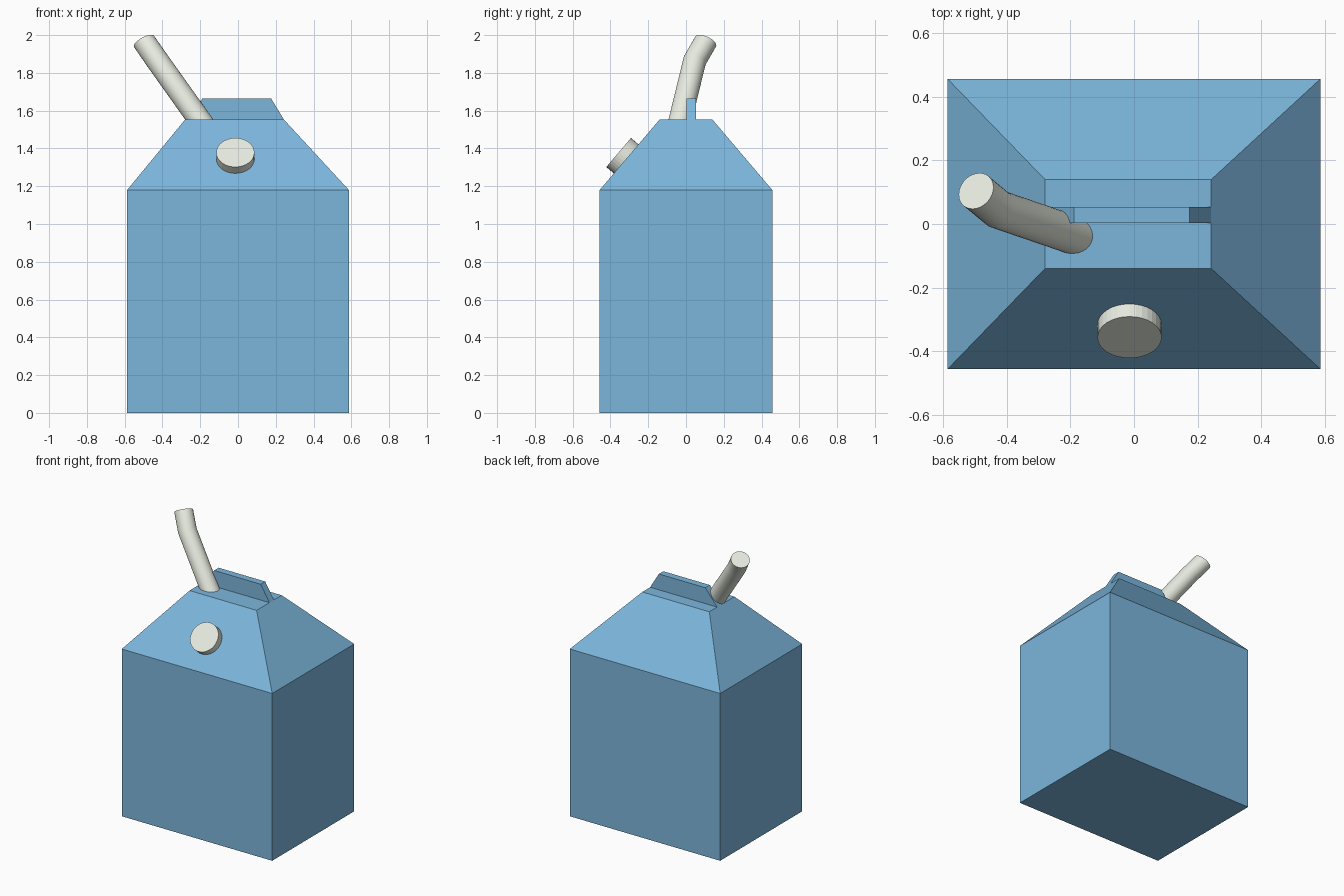
import bpy, bmesh, math
from mathutils import Vector

if "Cube" in bpy.data.objects:
    bpy.data.objects.remove(bpy.data.objects["Cube"])


def material(name, color):
    m = bpy.data.materials.new(name)
    m.diffuse_color = color
    m.use_nodes = True
    m.node_tree.nodes["Principled BSDF"].inputs["Base Color"].default_value = m.diffuse_color
    return m


blue = material("carton_blue", (0.20, 0.47, 0.72, 1))
cream = material("cream", (0.80, 0.83, 0.74, 1))


def loft(name, rings, mat):
    """Skin a stack of equal-length point rings and close both ends."""
    bm = bmesh.new()
    loops = [[bm.verts.new(p) for p in ring] for ring in rings]
    n = len(loops[0])
    for a, b in zip(loops, loops[1:]):
        for i in range(n):
            j = (i + 1) % n
            bm.faces.new((a[i], a[j], b[j], b[i]))
    bm.faces.new(loops[0][::-1])
    bm.faces.new(loops[-1])
    bmesh.ops.recalc_face_normals(bm, faces=bm.faces)
    mesh = bpy.data.meshes.new(name)
    bm.to_mesh(mesh)
    bm.free()
    mesh.materials.append(mat)
    ob = bpy.data.objects.new(name, mesh)
    bpy.context.collection.objects.link(ob)
    return ob


def rect(x0, x1, y0, y1, z):
    return [(x0, y0, z), (x1, y0, z), (x1, y1, z), (x0, y1, z)]


def circle(center, normal, along, r, n=32):
    """Circle swept along a direction and cut by the plane with the given normal."""
    along, normal = Vector(along).normalized(), Vector(normal).normalized()
    u = along.cross(Vector((0, 1, 0.3))).normalized()
    v = along.cross(u)
    pts = []
    for i in range(n):
        t = math.tau * i / n
        d = (u * math.cos(t) + v * math.sin(t)) * r
        d -= along * d.dot(normal) / along.dot(normal)
        pts.append(Vector(center) + d)
    return pts


# Carton box with tapered shoulders
loft("carton_body", [rect(-0.587, 0.587, -0.457, 0.457, 0),
                     rect(-0.587, 0.587, -0.457, 0.457, 1.18),
                     rect(-0.28, 0.243, -0.14, 0.14, 1.553)], blue)

# Folded top seam
loft("top_seam", [rect(-0.28, 0.243, 0.003, 0.053, 1.553),
                  rect(-0.188, 0.175, 0.003, 0.053, 1.665)], blue)

# Round screw cap on the front shoulder
axis = Vector((0, -0.762, 0.648))
base = Vector((-0.014, -0.317, 1.345))
loft("screw_cap", [circle(base + axis * d, axis, axis, 0.101) for d in (-0.01, 0.052)], cream)

# Bent drinking straw
foot, bend, tip = map(Vector, ((-0.205, -0.03, 1.553), (-0.427, 0.046, 1.865),
                               (-0.497, 0.104, 1.966)))
lower, upper = (bend - foot).normalized(), (tip - bend).normalized()
straw = loft("straw", [circle(foot - lower * 0.03, (0, 0, 1), lower, 0.061),
                       circle(bend, lower + upper, lower, 0.061),
                       circle(tip, (-0.44, 0.38, 0.81), (-0.44, 0.38, 0.81), 0.061)], cream)
bpy.context.view_layer.objects.active = straw
straw.select_set(True)
bpy.ops.object.shade_smooth_by_angle(angle=math.radians(40))
